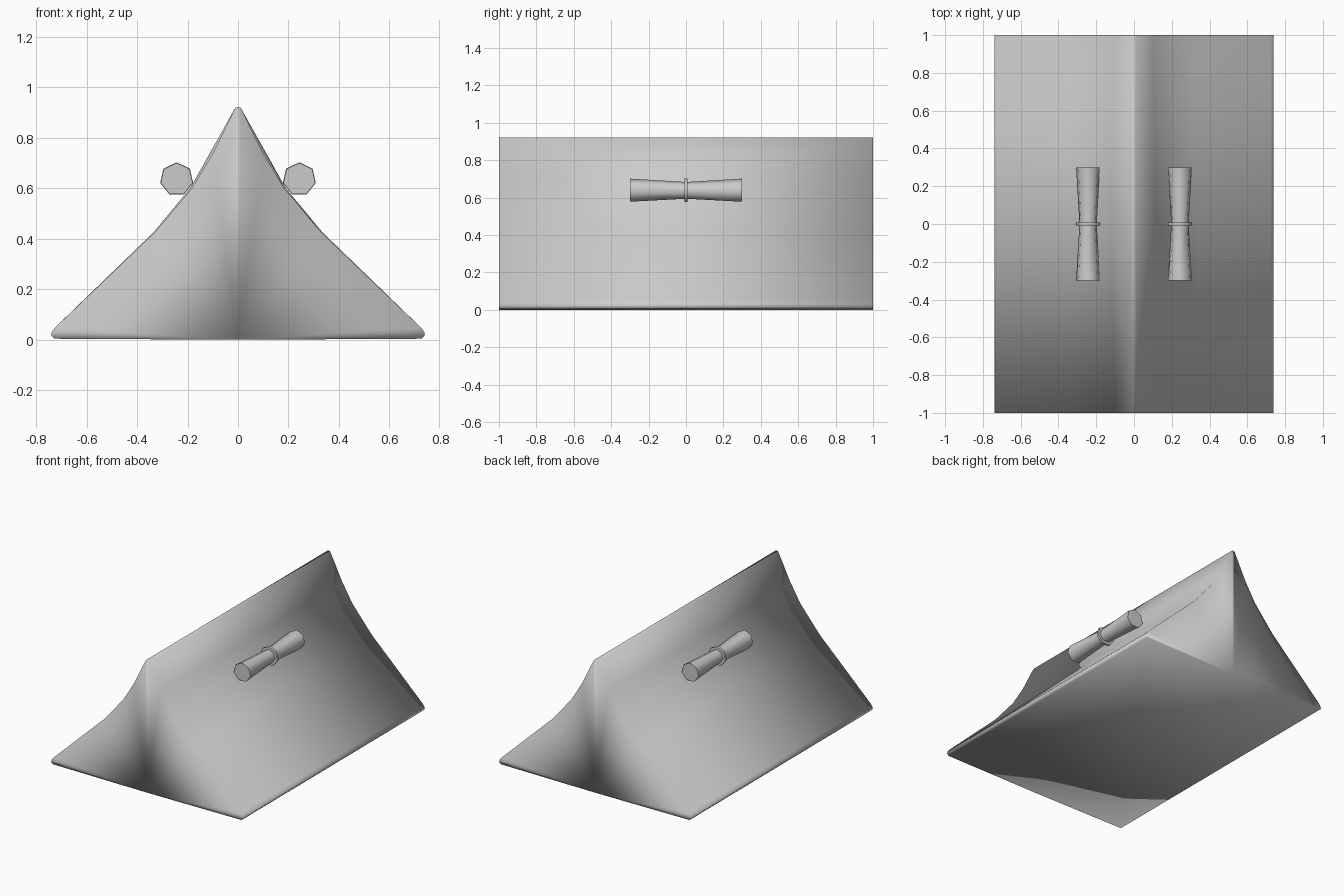
import bpy, bmesh, math

if "Cube" in bpy.data.objects:
    bpy.data.objects.remove(bpy.data.objects["Cube"])


def loft(name, rings, cap):
    """Skin closed rings of equal length, then close both ends with cap()."""
    bm = bmesh.new()
    vs = [[bm.verts.new(p) for p in r] for r in rings]
    n = len(rings[0])
    for a, b in zip(vs, vs[1:]):
        for i in range(n):
            j = (i + 1) % n
            bm.faces.new((a[i], a[j], b[j], b[i]))
    cap(bm, vs[0])
    cap(bm, vs[-1])
    bmesh.ops.recalc_face_normals(bm, faces=bm.faces)
    me = bpy.data.meshes.new(name)
    bm.to_mesh(me)
    bm.free()
    me.shade_smooth()
    ob = bpy.data.objects.new(name, me)
    bpy.context.collection.objects.link(ob)
    return ob


def fan_cap(bm, ring):
    for i in range(1, len(ring) - 1):
        bm.faces.new((ring[0], ring[i], ring[i + 1]))


def ngon_cap(bm, ring):
    bm.faces.new(ring)


# Tent body: sagging profile, slightly fuller at mid length
def tent_ring(y, bulge):
    right = [(.728, .004), (.739, .015), (.738, .03), (.725, .048),
             (.33 + bulge * .4, .425), (.183 + bulge * .5, .6),
             (.101 + bulge, .735), (.01, .92)]
    pts = [(0, 0)] + right + [(0, .922)] + [(-x, z) for x, z in reversed(right)]
    return [(x, y, z) for x, z in pts]


loft("tent_body", [tent_ring(-1, 0), tent_ring(0, .013), tent_ring(1, 0)], fan_cap)


# Rolled flaps tied in the middle, one per side
def hept(cx, y, r):
    return [(cx + r * math.sin(i * math.tau / 7), y, .636 + r * math.cos(i * math.tau / 7))
            for i in range(7)]


for side, s in (("left", -1), ("right", 1)):
    cx = s * .243
    loft(side + "_window_roll",
         [hept(cx, y, r) for y, r in ((-.3, .065), (0, .047), (.3, .065))], ngon_cap)
    loft(side + "_roll_tie",
         [hept(cx, y, .067) for y in (-.008, .008)], ngon_cap)

# Keep the roll ends and tie edges crisp
for ob in bpy.context.collection.objects:
    ob.select_set("roll" in ob.name)
    if "roll" in ob.name:
        bpy.context.view_layer.objects.active = ob
bpy.ops.object.shade_smooth_by_angle(angle=math.radians(60))
